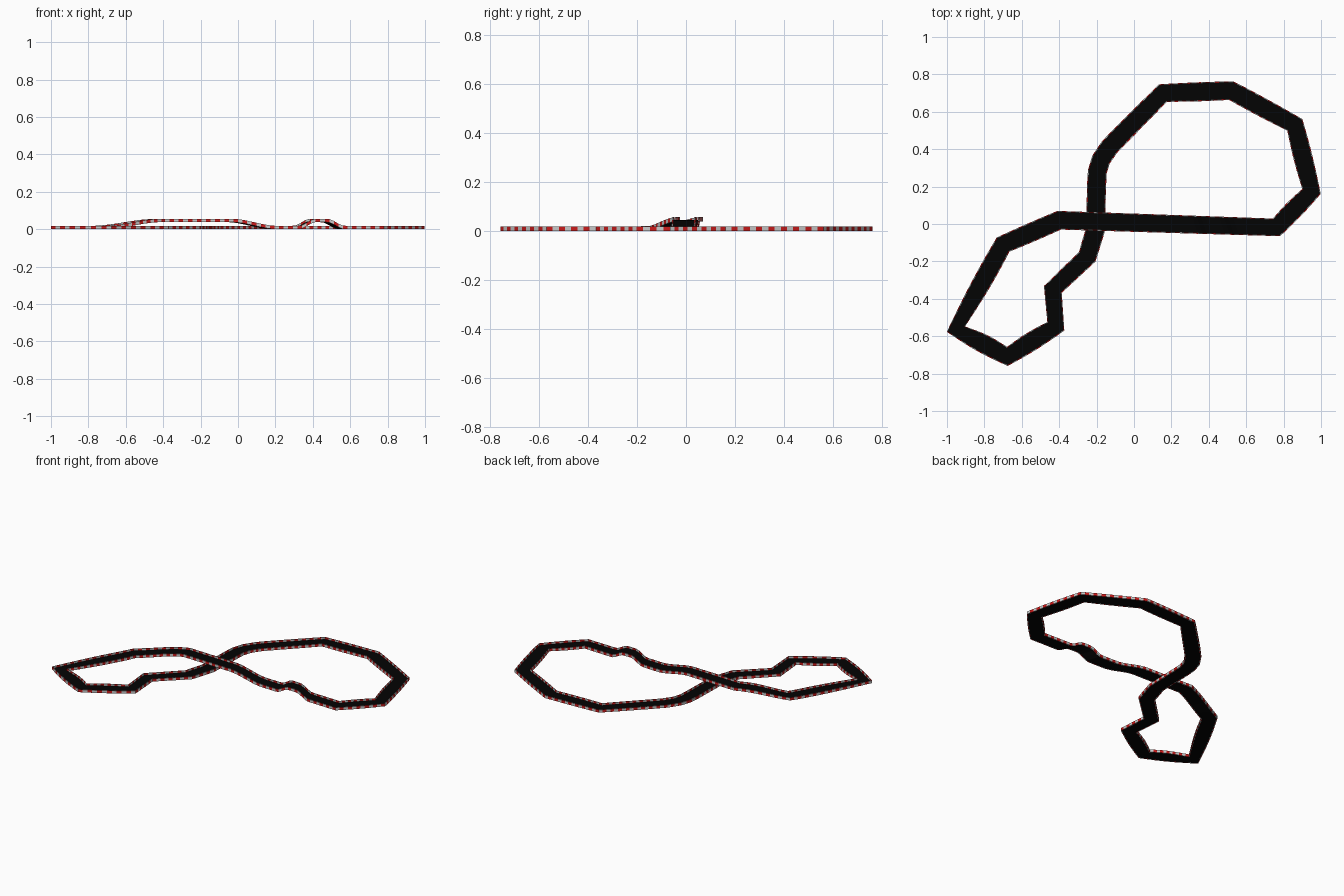
import bpy, bmesh, math
from mathutils import Vector

if "Cube" in bpy.data.objects:
    bpy.data.objects.remove(bpy.data.objects["Cube"])

def material(name, rgb):
    m = bpy.data.materials.new(name)
    m.diffuse_color = (*rgb, 1)
    m.use_nodes = True
    m.node_tree.nodes["Principled BSDF"].inputs["Base Color"].default_value = m.diffuse_color
    return m

BLACK = material("asphalt black", (0.001, 0.001, 0.001))
RED = material("barrier red", (0.6, 0.01, 0.01))
GREY = material("barrier light grey", (0.6, 0.6, 0.6))

# Centre line of the figure-eight circuit, clockwise from the top
PATH = [(0.155, 0.70), (0.52, 0.713), (0.86, 0.53), (0.949, 0.174), (0.762, -0.018),
        (-0.40, 0.020), (-0.70, -0.11), (-0.952, -0.562), (-0.677, -0.708),
        (-0.418, -0.547), (-0.434, -0.35), (-0.25, -0.175), (-0.206, -0.03),
        (-0.20, 0.21), (-0.196, 0.28), (-0.176, 0.345), (-0.132, 0.41), (-0.07, 0.475)]
RAISED = (4, 5, 6)      # segments carrying the bridge and the hump
HALF = 0.051            # half track width
RAIL = 0.006            # barrier thickness
STEP = 0.024

def ease(x, a, b):
    t = min(1, max(0, (x - a) / (b - a)))
    return t * t * (3 - 2 * t)

def height(x):
    bridge = ease(x, -0.75, -0.42) * (1 - ease(x, -0.05, 0.20))
    hump = ease(x, 0.31, 0.40) * (1 - ease(x, 0.46, 0.555))
    return 0.038 * max(bridge, hump)

pts = [Vector(p) for p in PATH]
n = len(pts)

def side_dir(i):
    # sideways direction at a corner, along its bisector
    a = (pts[i] - pts[i - 1]).normalized()
    b = (pts[(i + 1) % n] - pts[i]).normalized()
    d = (a + b).normalized()
    return Vector((-d.y, d.x))

sides = [side_dir(i) for i in range(n)]

# Sample the path into stations: centre, sideways vector, height
stations = []
for i in range(n):
    j = (i + 1) % n
    count = max(2, 2 * round((pts[j] - pts[i]).length / STEP / 2))
    for k in range(count):
        t = k / count
        p = pts[i].lerp(pts[j], t)
        s = (sides[i].lerp(sides[j], t)).normalized()
        stations.append((p, s, height(p.x) if i in RAISED else 0.0))

def ribbon(name, lo, hi, z0, z1, mats):
    """Sweep a box section round the circuit; materials alternate by station."""
    bm = bmesh.new()
    profile = ((lo, z0), (hi, z0), (hi, z1), (lo, z1))
    rings = [[bm.verts.new((p.x + s.x * o, p.y + s.y * o, z + h)) for o, h in profile]
             for p, s, z in stations]
    for i, r in enumerate(rings):
        q = rings[(i + 1) % len(rings)]
        for k in range(4):
            m = (k + 1) % 4
            f = bm.faces.new((r[k], r[m], q[m], q[k]))
            f.material_index = i % len(mats)
    bmesh.ops.recalc_face_normals(bm, faces=bm.faces)
    me = bpy.data.meshes.new(name)
    bm.to_mesh(me)
    bm.free()
    for m in mats:
        me.materials.append(m)
    ob = bpy.data.objects.new(name, me)
    bpy.context.collection.objects.link(ob)

# Road slab and the striped barriers on both edges
inner = HALF - RAIL
ribbon("road_surface", -inner, inner, 0.001, 0.006, [BLACK])
ribbon("left_barrier", inner, HALF, 0.0, 0.018, [RED, GREY])
ribbon("right_barrier", -HALF, -inner, 0.0, 0.018, [RED, GREY])
